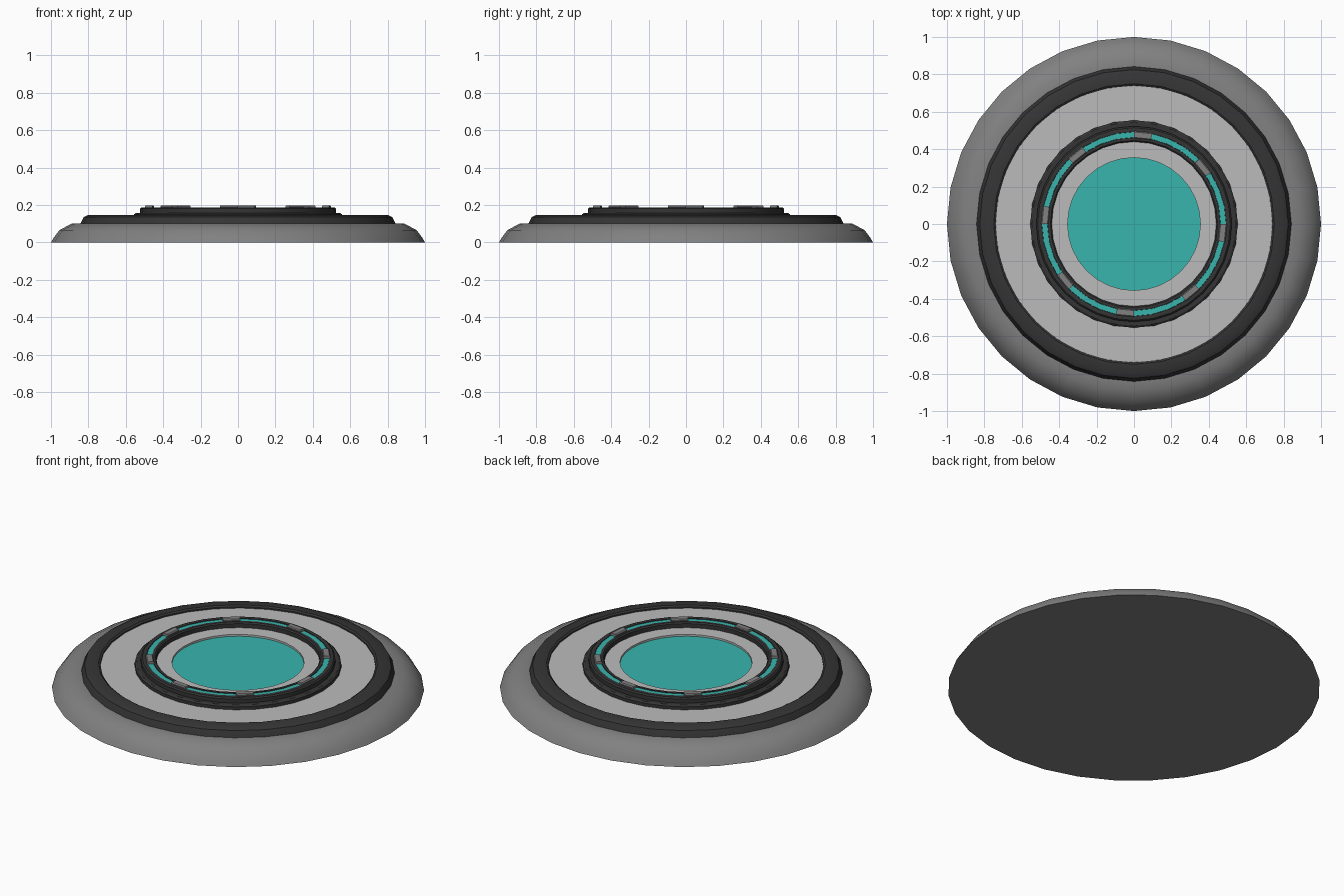
import bpy
import bmesh
from math import radians, sin, cos

if "Cube" in bpy.data.objects:
    bpy.data.objects.remove(bpy.data.objects["Cube"])

SIDES = 32


def colour(name, rgb):
    m = bpy.data.materials.new(name)
    m.diffuse_color = (*rgb, 1)
    m.use_nodes = True
    m.node_tree.nodes["Principled BSDF"].inputs["Base Color"].default_value = m.diffuse_color
    return m


grey = colour("mid_grey", (0.22, 0.22, 0.22))
dark = colour("dark_rubber", (0.035, 0.035, 0.035))
light = colour("light_grey", (0.5, 0.5, 0.5))
teal = colour("teal_glow", (0.04, 0.46, 0.42))


def finish(bm, name, mat, angle=35):
    bmesh.ops.remove_doubles(bm, verts=bm.verts, dist=1e-5)
    bmesh.ops.recalc_face_normals(bm, faces=bm.faces)
    me = bpy.data.meshes.new(name)
    bm.to_mesh(me)
    bm.free()
    ob = bpy.data.objects.new(name, me)
    bpy.context.collection.objects.link(ob)
    me.materials.append(mat)
    bpy.ops.object.select_all(action='DESELECT')
    ob.select_set(True)
    bpy.context.view_layer.objects.active = ob
    bpy.ops.object.shade_smooth_by_angle(angle=radians(angle))
    return ob


def lathe(name, profile, mat, closed=False):
    """Turn an (r, z) profile around z; open profiles ending off-axis get flat caps."""
    bm = bmesh.new()
    rings = [[bm.verts.new((r * cos(radians(360 * i / SIDES)),
                            r * sin(radians(360 * i / SIDES)), z))
              for i in range(SIDES)] for r, z in profile]
    pairs = list(zip(rings, rings[1:]))
    if closed:
        pairs.append((rings[-1], rings[0]))
    else:
        bm.faces.new(rings[0])
        bm.faces.new(rings[-1])
    for a, b in pairs:
        for i in range(SIDES):
            j = (i + 1) % SIDES
            bm.faces.new((a[i], a[j], b[j], b[i]))
    return finish(bm, name, mat)


# Domed base foot
lathe("base", [(1, 0), (0.985, 0.025), (0.955, 0.065), (0.89, 0.1), (0.83, 0.1)], grey)

# Dark outer collar
lathe("outer_collar", [(0.845, 0.09), (0.84, 0.105), (0.825, 0.135), (0.8, 0.147),
                       (0.75, 0.147), (0.74, 0.14), (0.74, 0.09)], dark, True)

# Light top plate and raised rim around the recessed lens
lathe("top_plate", [(0.75, 0.09), (0.75, 0.132), (0.5, 0.132), (0.5, 0.09)], light, True)
lathe("lens_rim", [(0.45, 0.09), (0.45, 0.156), (0.355, 0.156), (0.355, 0.09)], light, True)
lathe("lens", [(0.36, 0.09), (0.36, 0.145)], teal)

# Stepped inner ring with a groove for the light strip
lathe("inner_ring", [(0.555, 0.12), (0.555, 0.15), (0.545, 0.157), (0.523, 0.157),
                     (0.523, 0.18), (0.515, 0.187), (0.493, 0.187), (0.493, 0.17),
                     (0.462, 0.17), (0.462, 0.187), (0.447, 0.187), (0.44, 0.18),
                     (0.44, 0.12)], dark, True)
lathe("light_strip", [(0.492, 0.165), (0.492, 0.184), (0.463, 0.184), (0.463, 0.165)],
      teal, True)

# Eight small clips bridging the strip, one ring segment each
bm = bmesh.new()
for k in range(8):
    ends = []
    for a in (45 * k, 45 * k - 11.25):
        c, s = cos(radians(a)), sin(radians(a))
        ends.append([bm.verts.new((r * c, r * s, z)) for r, z in
                     ((0.497, 0.175), (0.497, 0.193), (0.492, 0.198),
                      (0.463, 0.198), (0.458, 0.193), (0.458, 0.175))])
    a, b = ends
    bm.faces.new(a)
    bm.faces.new(b)
    for i in range(6):
        j = (i + 1) % 6
        bm.faces.new((a[i], a[j], b[j], b[i]))
finish(bm, "strip_clips", grey, 20)
